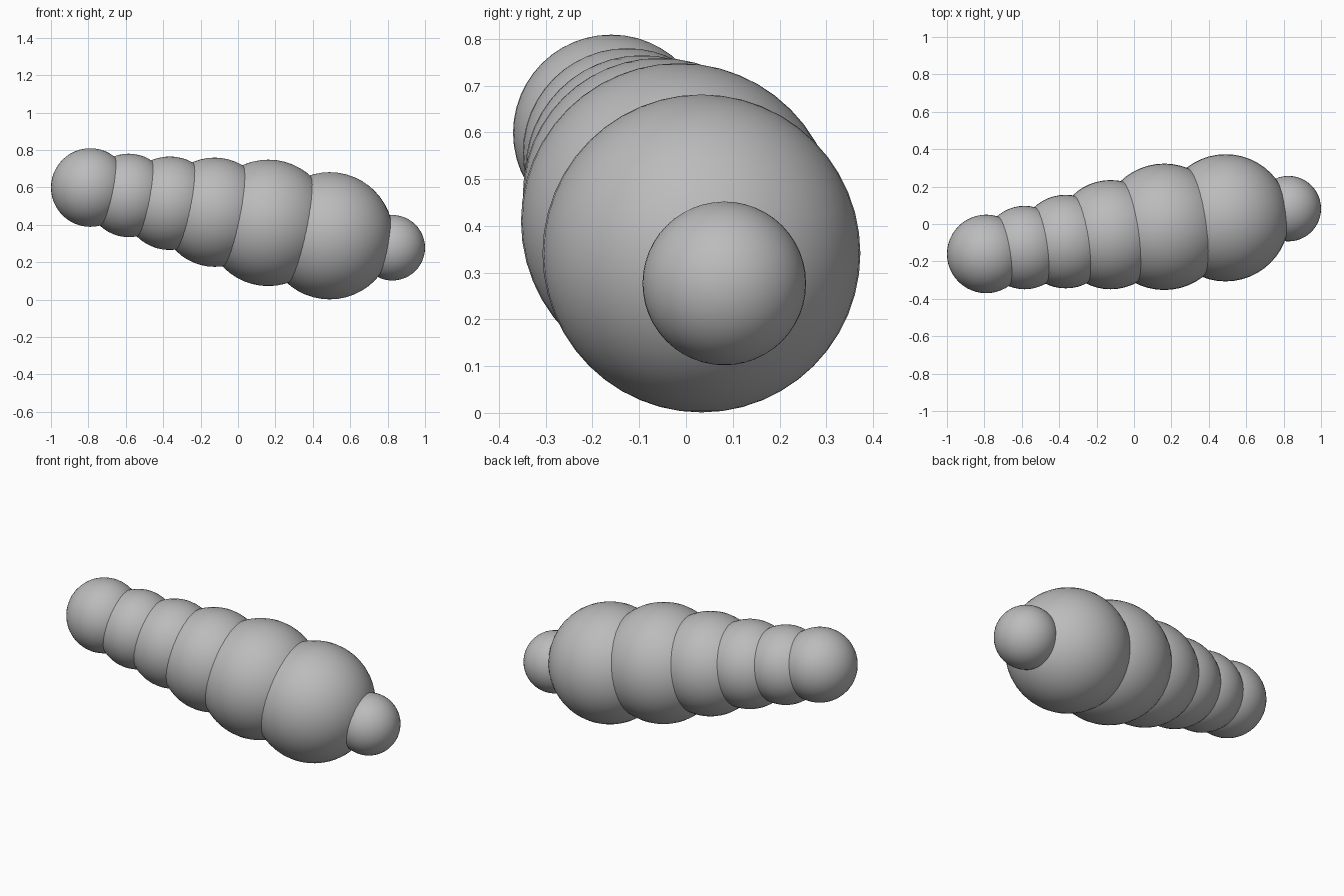
import bpy

cube = bpy.data.objects.get("Cube")
if cube:
    bpy.data.objects.remove(cube, do_unlink=True)

# One plain grey for the whole body
grey = bpy.data.materials.new("soft_grey")
grey.use_nodes = True
colour = (0.5, 0.5, 0.5, 1)
grey.diffuse_color = colour
grey.node_tree.nodes["Principled BSDF"].inputs["Base Color"].default_value = colour


def ball(name, centre, radius):
    bpy.ops.mesh.primitive_uv_sphere_add(segments=48, ring_count=24,
                                         radius=radius, location=centre)
    obj = bpy.context.object
    obj.name = name
    obj.data.materials.append(grey)
    bpy.ops.object.shade_smooth()


# Overlapping segments, from the raised tail down to the head
ball("tail_tip", (-0.79, -0.16, 0.599), 0.21)
ball("tail_segment", (-0.585, -0.126, 0.557), 0.223)
ball("rear_segment", (-0.365, -0.094, 0.515), 0.25)
ball("middle_segment", (-0.125, -0.057, 0.467), 0.292)
ball("front_segment", (0.162, -0.015, 0.41), 0.338)
ball("chest_segment", (0.49, 0.033, 0.341), 0.34)
ball("head", (0.825, 0.082, 0.277), 0.175)
